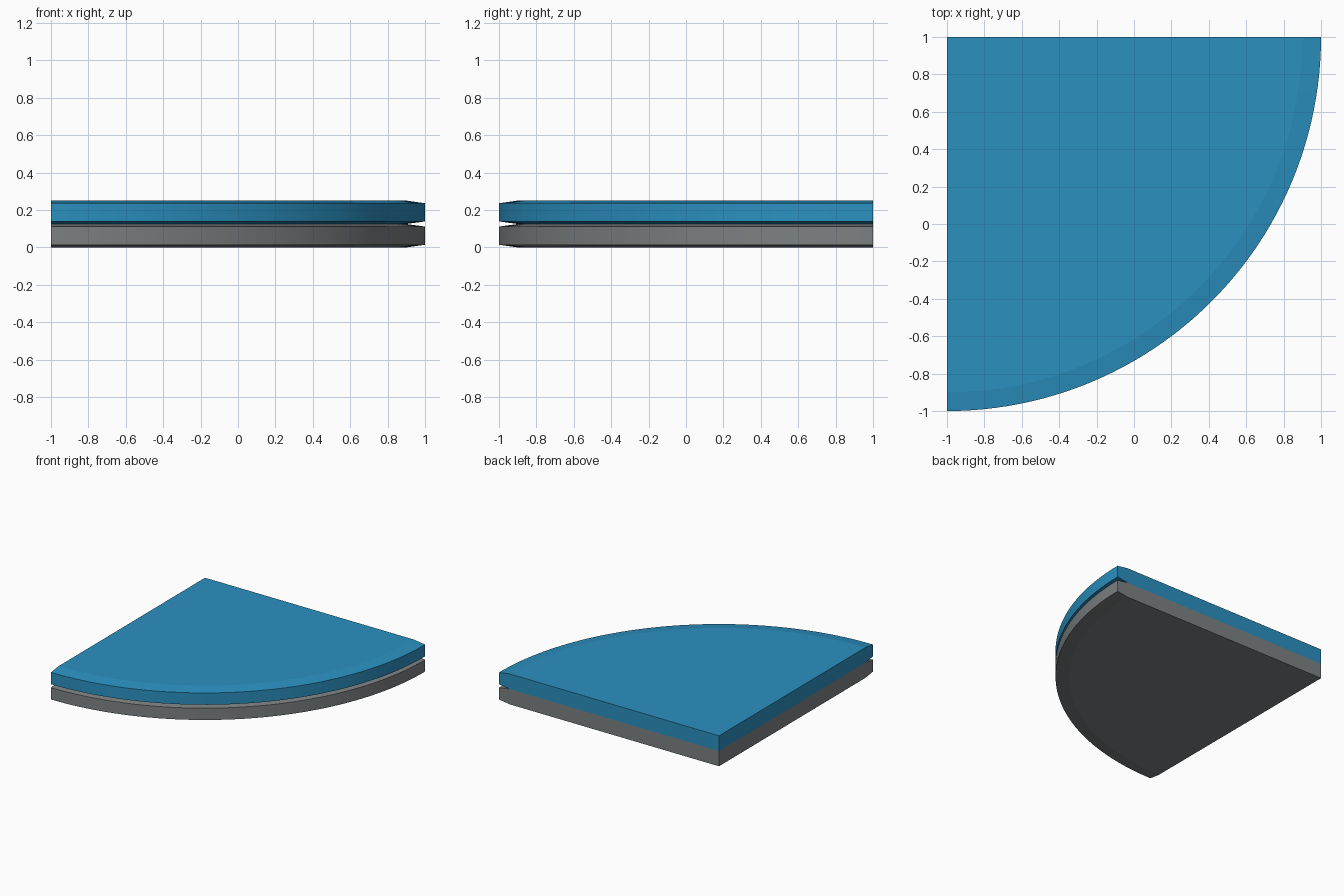
import bpy, bmesh, math

if "Cube" in bpy.data.objects:
    bpy.data.objects.remove(bpy.data.objects["Cube"])

SEG = 48            # steps around the quarter arc
CX, CY = -1.0, 1.0  # corner of the quarter disc


def material(name, rgb):
    m = bpy.data.materials.new(name)
    m.diffuse_color = (*rgb, 1)
    m.use_nodes = True
    m.node_tree.nodes["Principled BSDF"].inputs["Base Color"].default_value = m.diffuse_color
    return m


def quarter_disc(name, z, h, mat):
    """Quarter disc with a shallow chamfer on both rim edges."""
    drop = 0.014
    profile = [(1.9, z), (2.0, z + drop), (2.0, z + h - drop), (1.9, z + h)]
    bm = bmesh.new()
    low = bm.verts.new((CX, CY, z))
    high = bm.verts.new((CX, CY, z + h))
    rings = []
    for i in range(SEG + 1):
        a = -math.pi / 2 * (1 - i / SEG)
        rings.append([bm.verts.new((CX + r * math.cos(a), CY + r * math.sin(a), pz))
                      for r, pz in profile])
    # chamfers and rim
    for a, b in zip(rings, rings[1:]):
        for k in range(3):
            bm.faces.new((a[k], b[k], b[k + 1], a[k + 1]))
    # top, bottom and the two straight sides
    bm.faces.new([high] + [r[3] for r in rings])
    bm.faces.new([low] + [r[0] for r in rings])
    bm.faces.new([low] + rings[0] + [high])
    bm.faces.new([low] + rings[-1] + [high])
    bmesh.ops.recalc_face_normals(bm, faces=bm.faces)
    mesh = bpy.data.meshes.new(name)
    bm.to_mesh(mesh)
    bm.free()
    mesh.materials.append(mat)
    ob = bpy.data.objects.new(name, mesh)
    bpy.context.collection.objects.link(ob)
    bpy.ops.object.select_all(action='DESELECT')
    ob.select_set(True)
    bpy.context.view_layer.objects.active = ob
    bpy.ops.object.shade_smooth_by_angle(angle=math.radians(5))
    return ob


# grey lower slab and blue upper slab
quarter_disc("lower_slab", 0.0, 0.125, material("grey", (0.205, 0.22, 0.226)))
quarter_disc("upper_slab", 0.125, 0.125, material("blue", (0.024, 0.28, 0.53)))
